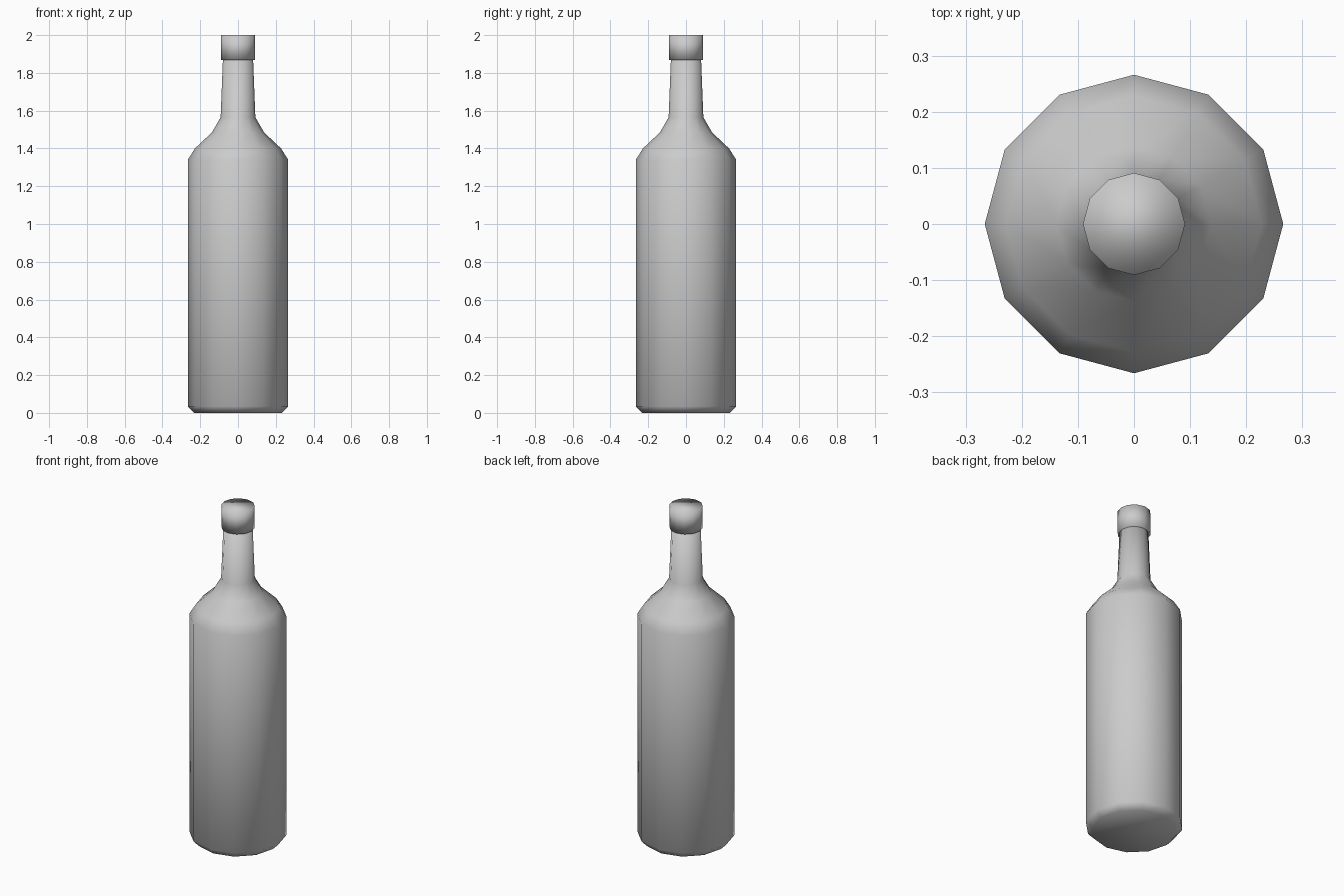
import bpy, bmesh, math

if "Cube" in bpy.data.objects:
    bpy.data.objects.remove(bpy.data.objects["Cube"])

SIDES = 12


def lathe(name, profile):
    """Revolve (radius, height) points around z, closing both ends with flat caps."""
    bm = bmesh.new()
    rings = []
    for r, z in profile:
        rings.append([bm.verts.new((r * math.cos(math.tau * i / SIDES),
                                    r * math.sin(math.tau * i / SIDES), z))
                      for i in range(SIDES)])
    for low, high in zip(rings, rings[1:]):
        for i in range(SIDES):
            j = (i + 1) % SIDES
            bm.faces.new((low[i], low[j], high[j], high[i]))
    bm.faces.new(rings[0][::-1])
    bm.faces.new(rings[-1])
    for f in bm.faces:
        f.smooth = True
    mesh = bpy.data.meshes.new(name)
    bm.to_mesh(mesh)
    bm.free()
    obj = bpy.data.objects.new(name, mesh)
    bpy.context.collection.objects.link(obj)
    return obj


# Body: chamfered base, straight wall, curved shoulder, tapered neck
lathe("bottle_body", [(0.232, 0), (0.266, 0.035), (0.266, 1.34), (0.228, 1.40),
                      (0.138, 1.485), (0.092, 1.565), (0.08, 1.87)])

# Cap: short cylinder overhanging the neck
lathe("bottle_cap", [(0.091, 1.868), (0.091, 2.0)])
